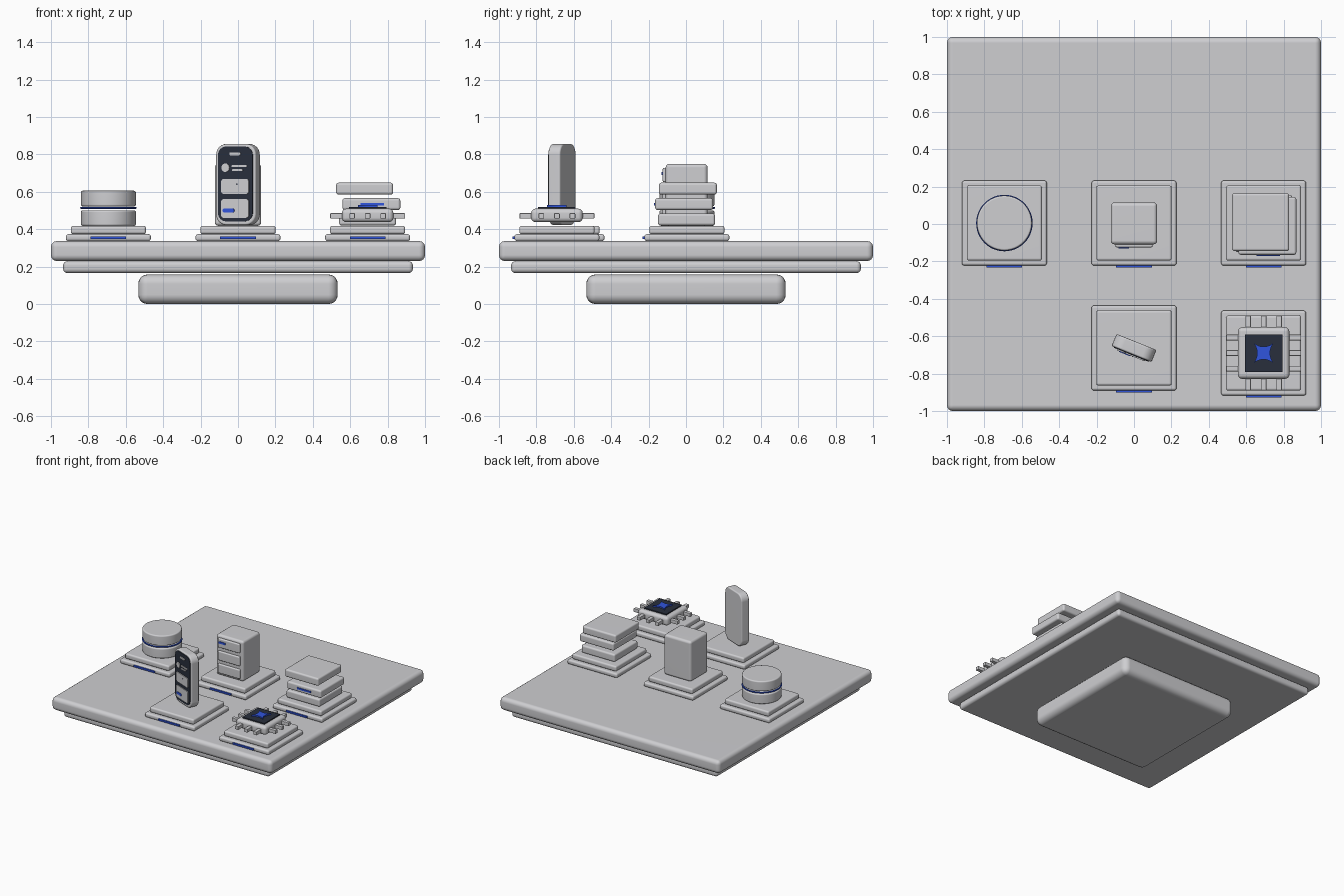
import bpy, bmesh, math
from mathutils import Matrix, Vector

if "Cube" in bpy.data.objects:
    bpy.data.objects.remove(bpy.data.objects["Cube"])


def material(name, rgb):
    m = bpy.data.materials.new(name)
    m.diffuse_color = (*rgb, 1)
    m.use_nodes = True
    m.node_tree.nodes["Principled BSDF"].inputs["Base Color"].default_value = m.diffuse_color
    return m


GREY = material("light grey", (0.62, 0.62, 0.64))
DARK = material("dark navy", (0.022, 0.028, 0.045))
BLUE = material("bright blue", (0.03, 0.09, 0.72))


def finish(name, bm, mat, matrix=Matrix()):
    """Turn a bmesh into a smooth-shaded object with flat broad faces."""
    bmesh.ops.recalc_face_normals(bm, faces=bm.faces)
    mesh = bpy.data.meshes.new(name)
    bm.to_mesh(mesh)
    bm.free()
    mesh.transform(matrix)
    mesh.materials.append(mat)
    mesh.shade_smooth()
    mesh.set_sharp_from_angle(angle=math.radians(35))
    ob = bpy.data.objects.new(name, mesh)
    bpy.context.collection.objects.link(ob)
    wn = ob.modifiers.new("weighted normals", 'WEIGHTED_NORMAL')
    wn.keep_sharp = True
    return ob


def bevel(bm, edges, width, seg):
    bmesh.ops.bevel(bm, geom=edges, offset=width, segments=seg,
                    profile=0.5, affect='EDGES')


def box(name, centre, size, z0, z1, mat=GREY, r=0.0, seg=4):
    """Box on a footprint between two heights, all edges rounded by r."""
    bm = bmesh.new()
    bmesh.ops.create_cube(bm, size=1)
    bmesh.ops.scale(bm, vec=(size[0], size[1], z1 - z0), verts=bm.verts)
    if r:
        bevel(bm, bm.edges[:], r, seg)
    return finish(name, bm, mat,
                  Matrix.Translation((centre[0], centre[1], (z0 + z1) / 2)))


def drum(name, centre, radius, z0, z1, r):
    bm = bmesh.new()
    bmesh.ops.create_cone(bm, cap_ends=True, segments=48, radius1=radius,
                          radius2=radius, depth=z1 - z0)
    rims = [e for e in bm.edges if abs(e.verts[0].co.z - e.verts[1].co.z) < 1e-6]
    bevel(bm, rims, r, 3)
    finish(name, bm, GREY,
           Matrix.Translation((centre[0], centre[1], (z0 + z1) / 2)))


def prism(name, outline, axis, mat, matrix, r=0.0):
    """Extrude a closed outline along a vector, optionally rounding the rims."""
    bm = bmesh.new()
    face = bm.faces.new([bm.verts.new(p) for p in outline])
    rim = list(face.edges)
    ext = bmesh.ops.extrude_face_region(bm, geom=[face], use_keep_orig=True)["geom"]
    bmesh.ops.translate(bm, vec=axis,
                        verts=[g for g in ext if isinstance(g, bmesh.types.BMVert)])
    if r:
        bmesh.ops.recalc_face_normals(bm, faces=bm.faces)
        rim += [g for g in ext if isinstance(g, bmesh.types.BMEdge)]
        bevel(bm, rim, r, 3)
    return finish(name, bm, mat, matrix)


def rounded_rect(cx, cz, w, h, rad, y, n=6):
    pts = []
    for k, (sx, sz) in enumerate(((1, 1), (-1, 1), (-1, -1), (1, -1))):
        for i in range(n + 1):
            a = math.pi / 2 * (k + i / n)
            pts.append((cx + sx * (w / 2 - rad) + rad * math.cos(a), y,
                        cz + sz * (h / 2 - rad) + rad * math.sin(a)))
    return pts


# Base platform in three tiers
box("foot_block", (0, 0), (1.066, 1.066), 0.0, 0.158, r=0.05, seg=5)
box("middle_tier", (0, 0), (1.87, 1.87), 0.166, 0.229, r=0.022)
box("top_slab", (0, 0), (2, 2), 0.23, 0.337, r=0.032)

# Five stepped pedestals, each with a light strip on the front
drum_at, cabinet_at, stack_at = (-0.693, 0.005), (0, 0.005), (0.693, 0.005)
phone_at, chip_at = (0, -0.663), (0.693, -0.69)
for x, y in (drum_at, cabinet_at, stack_at, phone_at, chip_at):
    box("pedestal_lower", (x, y), (0.454, 0.454), 0.337, 0.374, r=0.013, seg=3)
    box("pedestal_upper", (x, y), (0.402, 0.402), 0.374, 0.418, r=0.013, seg=3)
    box("pedestal_light", (x, y - 0.232), (0.19, 0.012), 0.348, 0.361, BLUE)

# Storage drum: two discs with a glowing ring between
drum("drum_bottom", drum_at, 0.147, 0.418, 0.501, 0.01)
drum("drum_top", drum_at, 0.147, 0.522, 0.606, 0.01)
bm = bmesh.new()
R, t = 0.145, 0.006
ring = [[bm.verts.new(((R + t * math.cos(b)) * math.cos(a),
                       (R + t * math.cos(b)) * math.sin(a), t * math.sin(b)))
         for b in (math.tau * j / 8 for j in range(8))]
        for a in (math.tau * i / 48 for i in range(48))]
for i in range(48):
    p, q = ring[i], ring[(i + 1) % 48]
    for j in range(8):
        k = (j + 1) % 8
        bm.faces.new((p[j], q[j], q[k], p[k]))
finish("drum_ring", bm, BLUE, Matrix.Translation((*drum_at, 0.514)))

# Cabinet with three drawers
box("cabinet", (0, 0.003), (0.248, 0.224), 0.418, 0.75, r=0.02)
for z in (0.48, 0.585, 0.69):
    box("drawer", (0, -0.112), (0.2, 0.026), z - 0.038, z + 0.038, r=0.008, seg=3)
box("drawer_light", (-0.055, -0.127), (0.058, 0.008), 0.69, 0.706, BLUE)

# Stack of three offset plates
box("stack_plate_bottom", (0.693, 0.003), (0.305, 0.305), 0.42, 0.484, r=0.014)
box("stack_plate_middle", (0.713, -0.01), (0.31, 0.31), 0.503, 0.566, r=0.014)
box("stack_plate_top", (0.677, 0.01), (0.305, 0.31), 0.585, 0.649, r=0.014)
box("stack_light", (0.717, -0.167), (0.125, 0.01), 0.528, 0.541, BLUE)

# Processor chip with pins on four sides
cx, cy = chip_at
box("chip_body", chip_at, (0.276, 0.276), 0.438, 0.51, r=0.024)
for o in (-0.083, 0, 0.083):
    for s in (-1, 1):
        box("chip_pin_x", (cx + s * 0.16, cy + o), (0.08, 0.03), 0.457, 0.486,
            r=0.004, seg=2)
        box("chip_pin_y", (cx + o, cy + s * 0.16), (0.03, 0.08), 0.457, 0.486,
            r=0.004, seg=2)
box("chip_core", chip_at, (0.2, 0.2), 0.505, 0.519, DARK)
star = []
for k in range(4):
    turn = Matrix.Rotation(k * math.pi / 2, 3, 'Z')
    for i in range(6):
        u = -1 + i / 3
        depth = 0.052 - 0.018 * (1 - u * u)
        star.append(turn @ Vector((depth, 0.052 * u, 0)))
prism("chip_star", star, (0, 0, 0.012), BLUE,
      Matrix.Translation((cx, cy, 0.518)))

# Upright phone, turned slightly to one side
PHONE = Matrix.Translation((*phone_at, 0)) @ Matrix.Rotation(math.radians(-22), 4, 'Z')


def phone_part(name, u, z, w, h, rad, y, depth, mat, r=0.0):
    prism(name, rounded_rect(u, z, w, h, rad, y), (0, depth, 0), mat, PHONE, r)


phone_part("phone_body", 0, 0.639, 0.23, 0.434, 0.058, -0.035, 0.07, GREY, 0.01)
phone_part("phone_screen", 0, 0.642, 0.2, 0.4, 0.046, -0.039, 0.008, DARK)
ICONS = (("speaker_bar", 0, 0.803, 0.064, 0.016, 0.007, GREY),
         ("avatar_dot", -0.055, 0.729, 0.046, 0.046, 0.0229, GREY),
         ("title_bar", 0.025, 0.738, 0.088, 0.013, 0.006, GREY),
         ("subtitle_bar", 0.014, 0.716, 0.062, 0.011, 0.005, GREY),
         ("upper_card", 0, 0.629, 0.158, 0.08, 0.014, GREY),
         ("lower_card", 0, 0.511, 0.158, 0.1, 0.014, GREY))
for name, u, z, w, h, rad, mat in ICONS:
    phone_part(name, u, z, w, h, rad, -0.045, 0.008, mat)
phone_part("card_button", -0.036, 0.5, 0.066, 0.02, 0.008, -0.049, 0.006, BLUE)
phone_part("card_dot", 0.012, 0.641, 0.008, 0.008, 0.0035, -0.047, 0.004, DARK)
